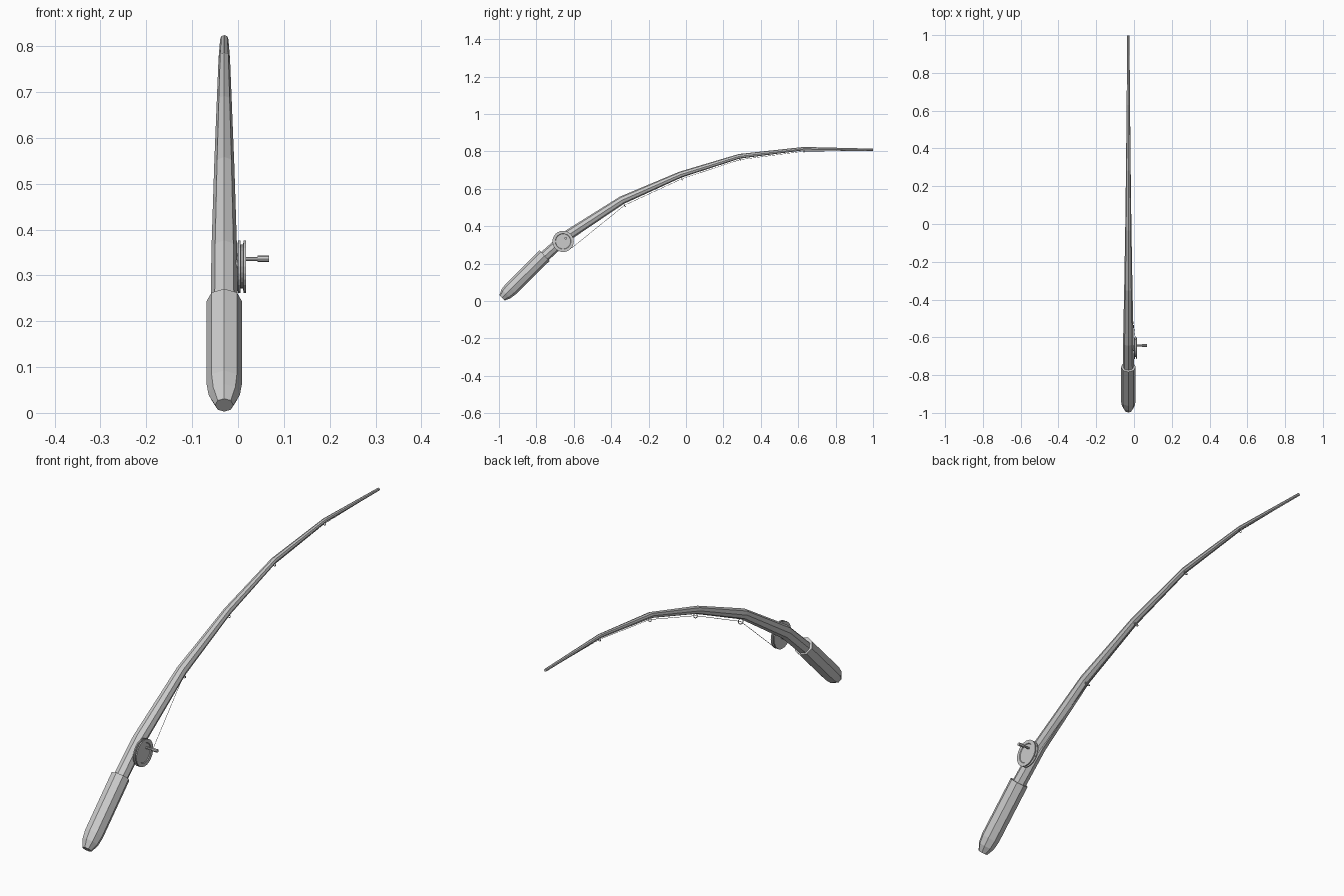
import bpy, bmesh
from math import cos, sin, pi
from mathutils import Vector

if "Cube" in bpy.data.objects:
    bpy.data.objects.remove(bpy.data.objects["Cube"])

CX = -0.03  # rod centre plane


def make_object(name, bm):
    bmesh.ops.recalc_face_normals(bm, faces=bm.faces)
    me = bpy.data.meshes.new(name)
    bm.to_mesh(me)
    bm.free()
    ob = bpy.data.objects.new(name, me)
    bpy.context.collection.objects.link(ob)
    return ob


def sweep(name, pts, radii, sides=8):
    """Tapered tube through 3D points, capped at both ends."""
    pts = [Vector(p) for p in pts]
    bm = bmesh.new()
    rings = []
    for i, (p, r) in enumerate(zip(pts, radii)):
        a = (p - pts[i - 1]).normalized() if i else Vector()
        b = (pts[i + 1] - p).normalized() if i < len(pts) - 1 else Vector()
        t = (a + b).normalized()
        ref = Vector((0, 0, 1)) if abs(t.x) > 0.7 else Vector((1, 0, 0))
        u = (ref - t * ref.dot(t)).normalized()
        v = t.cross(u)
        rings.append([bm.verts.new(p + r * (u * cos(2 * pi * k / sides) + v * sin(2 * pi * k / sides)))
                      for k in range(sides)])
    for r0, r1 in zip(rings, rings[1:]):
        for k in range(sides):
            j = (k + 1) % sides
            bm.faces.new((r0[k], r0[j], r1[j], r1[k]))
    bm.faces.new(rings[0])
    bm.faces.new(rings[-1])
    return make_object(name, bm)


def lathe_x(name, y, z, profile, sides):
    """Turned part about an x axis; profile is (x, radius), steps allowed."""
    bm = bmesh.new()
    rings = [[bm.verts.new((x, y + r * cos(2 * pi * k / sides), z + r * sin(2 * pi * k / sides)))
              for k in range(sides)] for x, r in profile]
    for r0, r1 in zip(rings, rings[1:]):
        for k in range(sides):
            j = (k + 1) % sides
            bm.faces.new((r0[k], r0[j], r1[j], r1[k]))
    bm.faces.new(rings[0])
    bm.faces.new(rings[-1])
    return make_object(name, bm)


# Grip with rounded butt
grip = [(-0.984, 0.017, 0.02), (-0.962, 0.039, 0.034), (-0.936, 0.065, 0.039), (-0.756, 0.243, 0.039)]
sweep("grip", [(CX, y, z) for y, z, r in grip], [g[2] for g in grip])

# Bent tapering rod
rod = [(-0.80, 0.20, 0.030), (-0.628, 0.354, 0.028), (-0.343, 0.539, 0.022), (-0.03, 0.676, 0.0165),
       (0.285, 0.774, 0.0125), (0.63, 0.815, 0.009), (0.999, 0.809, 0.006)]
sweep("rod", [(CX, y, z) for y, z, r in rod], [p[2] for p in rod])

# Reel spool with two flanges and a recessed outer face
RY, RZ = -0.657, 0.319
lathe_x("reel", RY, RZ, [(-0.001, 0.05), (0.0, 0.057), (0.005, 0.057), (0.006, 0.048), (0.011, 0.048),
                         (0.012, 0.057), (0.017, 0.057), (0.017, 0.042), (0.014, 0.04)], 24)
lathe_x("reel_mount", RY, RZ, [(-0.03, 0.015), (0.002, 0.015)], 8)

# Crank and knob
lathe_x("crank", -0.643, 0.336, [(0.01, 0.0045), (0.043, 0.0045), (0.043, 0.007), (0.068, 0.007)], 8)

# Line guides hanging below each bend
line = [(0.008, -0.612, 0.283)]
for i in range(2, 6):
    y, z, r = rod[i]
    t = Vector((0, rod[i + 1][0] - rod[i - 1][0], rod[i + 1][1] - rod[i - 1][1])).normalized()
    n = Vector((0, t.z, -t.y))
    ring = 0.35 * r + 0.003
    c = Vector((CX, y, z)) + n * (r + ring * 0.8)
    bpy.ops.mesh.primitive_torus_add(major_segments=10, minor_segments=4, location=c,
                                     rotation=t.to_track_quat('Z', 'Y').to_euler(),
                                     major_radius=ring, minor_radius=0.002)
    bpy.context.object.name = f"line_guide_{i - 1}"
    line.append(c)
line.append((CX, 0.997, 0.804))

# Fishing line from spool through the guides
sweep("fishing_line", line, [0.001] * len(line), 4)
